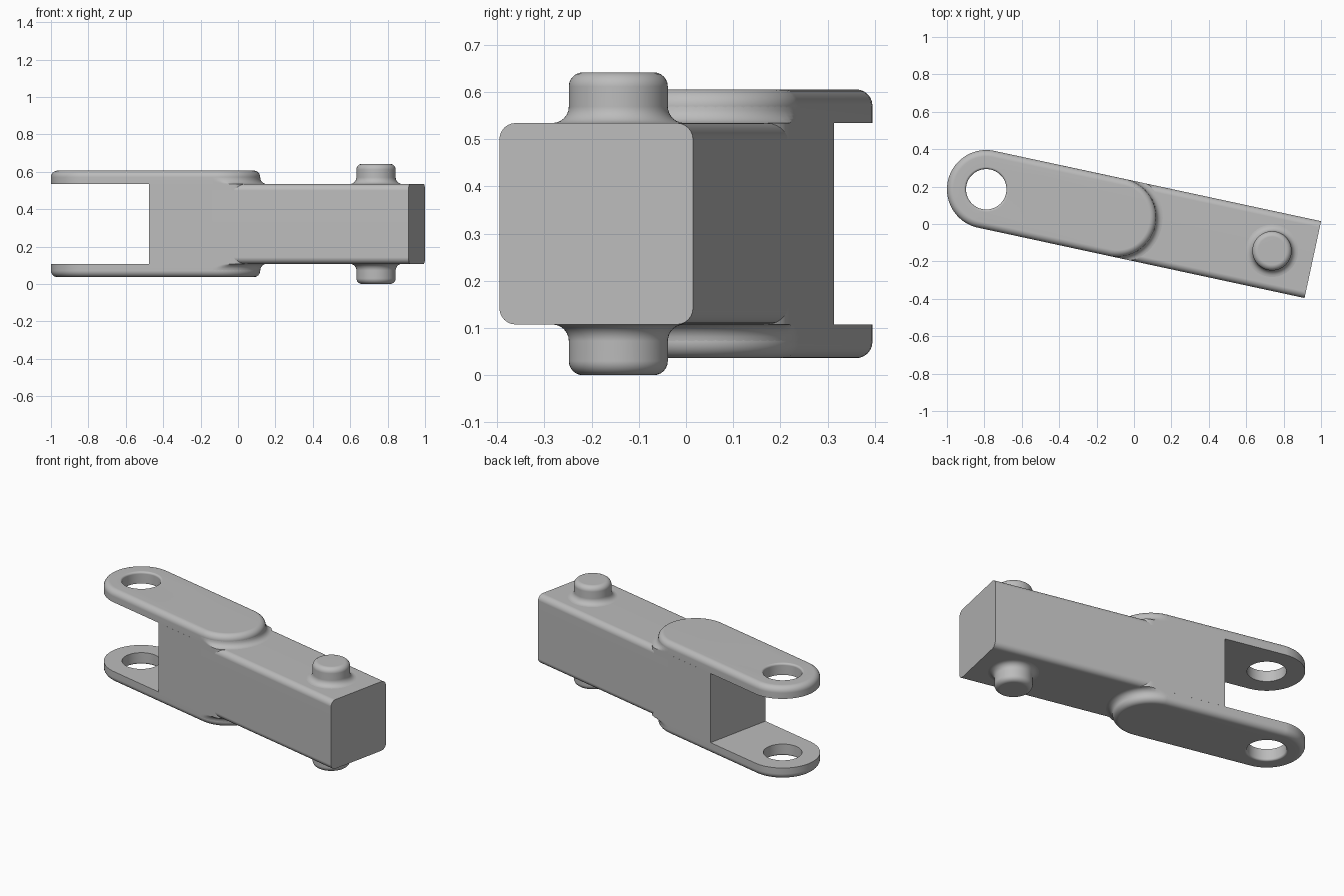
import bpy, bmesh
from math import sin, cos, pi, radians
from mathutils import Matrix

R = 0.21                 # half width of the link
LENGTH = 1.786           # eye centre to square end
MID = 0.321              # height of the symmetry plane
SLOT, PLATE, PIN = 0.2135, 0.285, 0.321   # half heights
BOSS = 0.715             # centre of the inner plate end
ROUND = 0.035
N = 64
PLACE = Matrix.Translation((-0.79, 0.1855, MID)) @ Matrix.Rotation(radians(-12.15), 4, 'Z')

cube = bpy.data.objects.get("Cube")
if cube:
    bpy.data.objects.remove(cube)

steel = bpy.data.materials.new("plain_grey")
steel.use_nodes = True
grey = (0.5, 0.5, 0.5, 1)
steel.diffuse_color = grey
steel.node_tree.nodes["Principled BSDF"].inputs["Base Color"].default_value = grey


def loft(name, rings, closed_rings=True, torus=False, caps=True):
    """Skin a list of equal-length point rings."""
    bm = bmesh.new()
    loops = [[bm.verts.new(p) for p in ring] for ring in rings]
    n = len(rings[0])
    pairs = list(zip(loops, loops[1:])) + ([(loops[-1], loops[0])] if torus else [])
    for a, b in pairs:
        for i in range(n if closed_rings else n - 1):
            j = (i + 1) % n
            bm.faces.new((a[i], a[j], b[j], b[i]))
    if caps and not torus:
        bm.faces.new(loops[0])
        bm.faces.new(loops[-1])
    bmesh.ops.recalc_face_normals(bm, faces=bm.faces)
    mesh = bpy.data.meshes.new(name)
    bm.to_mesh(mesh)
    bm.free()
    mesh.materials.append(steel)
    obj = bpy.data.objects.new(name, mesh)
    bpy.context.collection.objects.link(obj)
    obj.matrix_world = PLACE
    bpy.ops.object.select_all(action='DESELECT')
    obj.select_set(True)
    bpy.context.view_layer.objects.active = obj
    bpy.ops.object.shade_smooth_by_angle(angle=radians(35))
    weighted = obj.modifiers.new("clean_shading", 'WEIGHTED_NORMAL')
    weighted.keep_sharp = True
    return obj


def arc(steps=6):
    return [i * pi / 2 / steps for i in range(steps + 1)]


def circle(r, z, x=0.0):
    return [(x + r * cos(t), r * sin(t), z)
            for t in [(i + 0.5) * 2 * pi / N for i in range(N)]]


def stadium(r, z):
    return [(x + (BOSS if x > 0 else 0), y, z) for x, y, z in circle(r, z)]


def rounded_section(x, half_y, half_z, r):
    ring = []
    for k, (sy, sz) in enumerate([(1, 1), (-1, 1), (-1, -1), (1, -1)]):
        for t in arc():
            a = t + k * pi / 2
            ring.append((x, sy * (half_y - r) + r * cos(a), sz * (half_z - r) + r * sin(a)))
    return ring


# Square-edged block behind the fork slot
block = [[(x, y, z) for y, z in [(R, SLOT), (-R, SLOT), (-R, -SLOT), (R, -SLOT)]]
         for x in (0.367, BOSS)]
loft("fork_block", block)

# Long beam with rounded lengthwise edges
loft("beam", [rounded_section(x, R, SLOT, ROUND) for x in (BOSS, LENGTH)])

for side, s in (("upper", 1), ("lower", -1)):
    # Fork plate: eye wall, flat outer face, rounded rim, flat inner face
    lip = 0.012
    rings = [circle(0.108, s * SLOT)]
    rings += [circle(0.108 + lip * (1 - cos(t)), s * (PLATE - lip + lip * sin(t))) for t in arc(4)]
    rings += [stadium(R - ROUND * (1 - sin(t)), s * (PLATE - ROUND + ROUND * cos(t))) for t in arc()]
    rings += [stadium(R, s * SLOT)]
    loft(side + "_fork_plate", rings, torus=True)

    # Concave fillet where the plate end meets the beam
    profile = [(R + ROUND * (1 - cos(t)), SLOT + ROUND * (1 - sin(t))) for t in arc()]
    profile.append((R + ROUND, SLOT - ROUND))
    skirt = []
    for r, z in profile:
        angles = [-pi / 2 + i * pi / 32 for i in range(33)]
        skirt.append([(BOSS + r * cos(t), max(-R, min(R, r * sin(t))), s * z) for t in angles])
    fillet = loft(side + "_plate_fillet", skirt, closed_rings=False, caps=False)
    # An open sheet must face away from the plate centre
    outward = sum(p.normal.x * p.area for p in fillet.data.polygons)
    if outward < 0:
        fillet.data.flip_normals()

    # Pin stub with a flared foot and rounded tip
    pin_r, pin_x, tip = 0.105, 1.563, 0.03
    rings = [circle(pin_r + ROUND * (1 - sin(t)), s * (SLOT + ROUND * (1 - cos(t))), pin_x)
             for t in arc()]
    rings += [circle(pin_r - tip * (1 - cos(t)), s * (PIN - tip + tip * sin(t)), pin_x)
              for t in arc()]
    loft(side + "_pin", rings)
